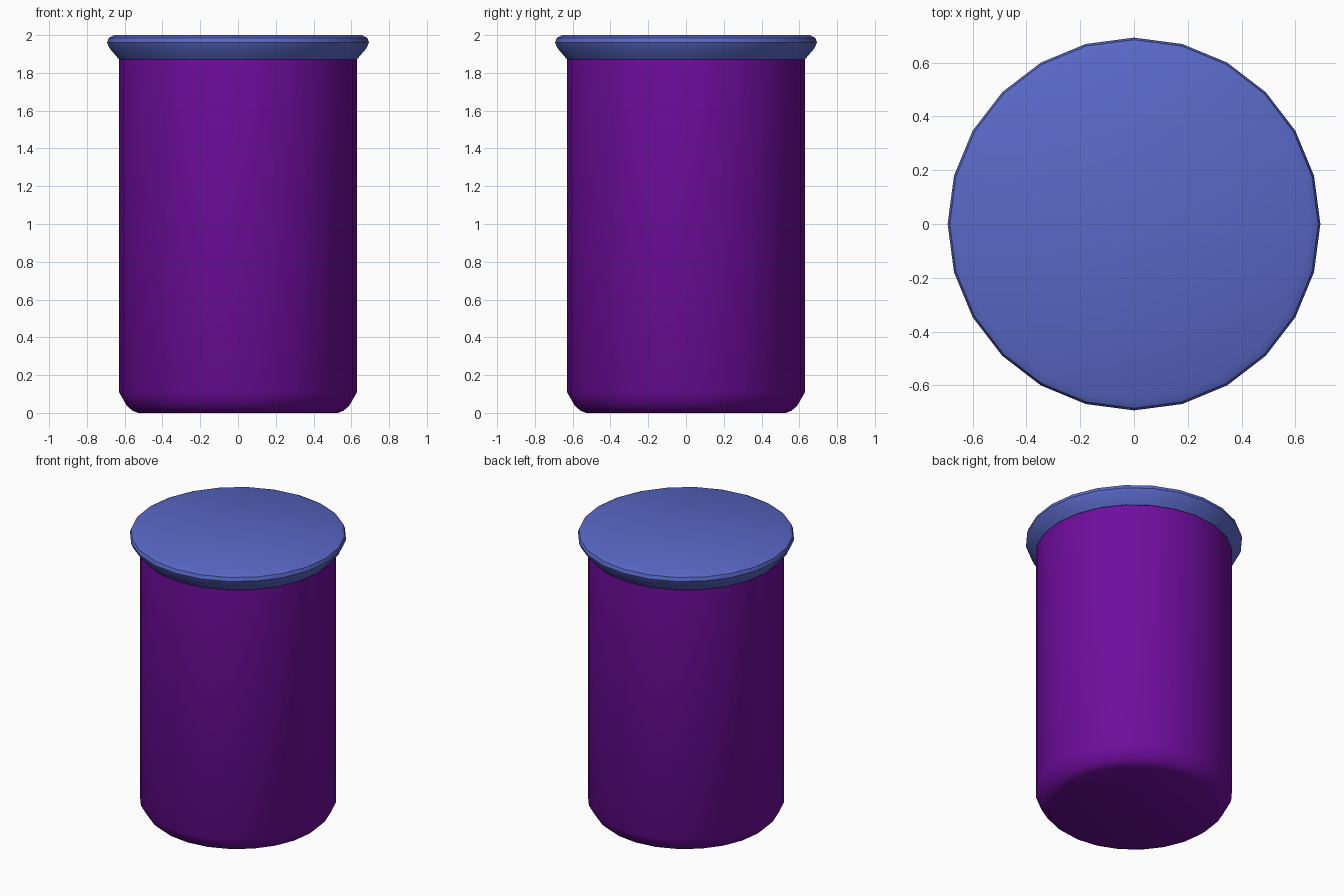
import bpy, bmesh
from math import radians, tau
from mathutils import Vector

SIDES = 24

cube = bpy.data.objects.get("Cube")
if cube:
    bpy.data.objects.remove(cube, do_unlink=True)


def make_material(name, color):
    mat = bpy.data.materials.new(name)
    mat.use_nodes = True
    mat.diffuse_color = color
    mat.node_tree.nodes["Principled BSDF"].inputs["Base Color"].default_value = color
    return mat


def lathe(name, profile, mat):
    """Spin a (radius, height) profile around z into a closed solid."""
    bm = bmesh.new()
    verts = [bm.verts.new((r, 0, z)) for r, z in profile]
    edges = [bm.edges.new(pair) for pair in zip(verts, verts[1:])]
    bmesh.ops.spin(bm, geom=verts + edges, cent=Vector(), axis=Vector((0, 0, 1)),
                   angle=tau, steps=SIDES, use_duplicate=False)
    bmesh.ops.remove_doubles(bm, verts=bm.verts[:], dist=0.0005)
    bmesh.ops.recalc_face_normals(bm, faces=bm.faces[:])
    mesh = bpy.data.meshes.new(name)
    bm.to_mesh(mesh)
    bm.free()
    mesh.materials.append(mat)
    obj = bpy.data.objects.new(name, mesh)
    bpy.context.collection.objects.link(obj)
    bpy.ops.object.select_all(action="DESELECT")
    obj.select_set(True)
    bpy.context.view_layer.objects.active = obj
    bpy.ops.object.shade_smooth_by_angle(angle=radians(35))
    return obj


purple = make_material("purple", (0.16, 0.004, 0.34, 1))
blue = make_material("blue", (0.10, 0.14, 0.57, 1))

# Straight jar with a rounded bottom edge
lathe("jar_body", [(0, 0), (0.53, 0), (0.56, 0.012), (0.59, 0.04),
                   (0.63, 0.11), (0.63, 1.87), (0, 1.87)], purple)

# Flared lid with a rounded rim and a flat top
lathe("jar_lid", [(0, 1.872), (0.63, 1.872), (0.68, 1.93), (0.693, 1.96),
                  (0.685, 1.985), (0.655, 2.0), (0, 2.0)], blue)
